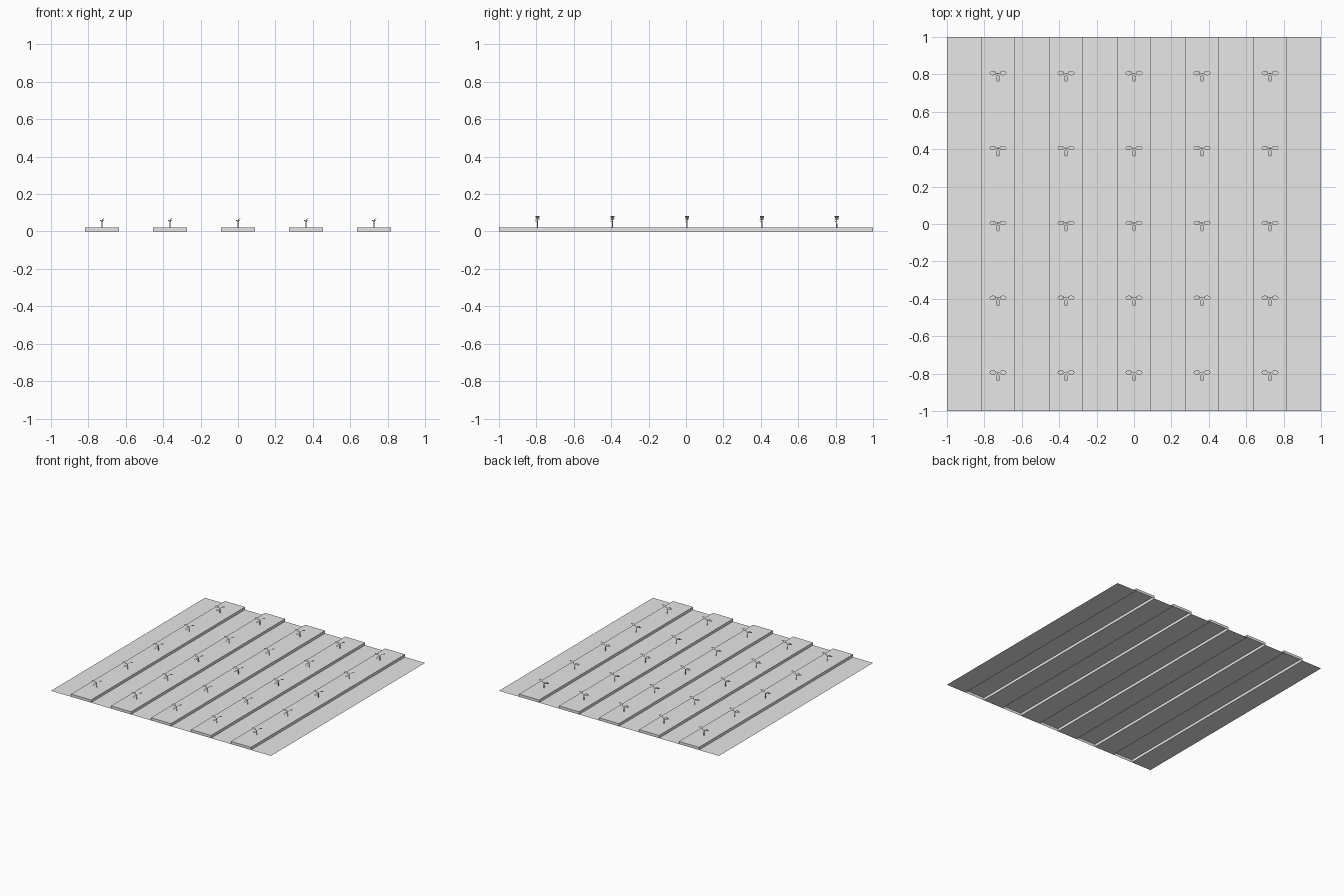
import bpy, bmesh, math
from mathutils import Vector, Matrix

cube = bpy.data.objects.get("Cube")
if cube:
    bpy.data.objects.remove(cube)

STRIPS = 11
STRIP_W = 2 / STRIPS
RIDGE_H = 0.022

grey = bpy.data.materials.new("plain_grey")
grey.use_nodes = True
colour = (0.8, 0.8, 0.8, 1)
grey.diffuse_color = colour
grey.node_tree.nodes["Principled BSDF"].inputs["Base Color"].default_value = colour


def finish(bm, name):
    mesh = bpy.data.meshes.new(name)
    bm.to_mesh(mesh)
    bm.free()
    mesh.materials.append(grey)
    return mesh


def place(mesh, name, location=(0, 0, 0)):
    obj = bpy.data.objects.new(name, mesh)
    obj.location = location
    bpy.context.collection.objects.link(obj)
    return obj


# Field: an open sheet whose alternate strips are raised into capped ridges
bm = bmesh.new()


def quad(*points):
    bm.faces.new([bm.verts.new(p) for p in points])


for i in range(STRIPS):
    a = -1 + i * STRIP_W
    b = a + STRIP_W
    z = RIDGE_H if i % 2 else 0
    quad((a, -1, z), (b, -1, z), (b, 1, z), (a, 1, z))
    if i % 2:
        quad((a, -1, 0), (b, -1, 0), (b, -1, z), (a, -1, z))
        quad((b, 1, 0), (a, 1, 0), (a, 1, z), (b, 1, z))
        quad((a, 1, 0), (a, -1, 0), (a, -1, z), (a, 1, z))
        quad((b, -1, 0), (b, 1, 0), (b, 1, z), (b, -1, z))
bmesh.ops.remove_doubles(bm, verts=bm.verts, dist=0.0001)
place(finish(bm, "field"), "field")

# Sprout: thin stem with three arching leaves, its origin at the soil
bm = bmesh.new()


def tube(start, end, radius):
    start, end = Vector(start), Vector(end)
    axis = end - start
    turn = axis.to_track_quat('Z', 'Y').to_matrix().to_4x4()
    bmesh.ops.create_cone(bm, cap_ends=True, segments=6, radius1=radius,
                          radius2=radius * 0.8, depth=axis.length,
                          matrix=Matrix.Translation((start + end) / 2) @ turn)


def leaf(angle, root_z, rise, arch, half_width=0.011):
    """Oval blade running outward from the stem, bent upward along its length."""
    spin = Matrix.Rotation(angle, 3, 'Z')
    near, far, steps = 0.008, 0.046, 8

    def at(t, side):
        d = near + (far - near) * t
        w = half_width * math.sqrt(max(0, 1 - (2 * t - 1) ** 2))
        return spin @ Vector((d, side * w, root_z + rise * t + arch * math.sin(math.pi * t)))

    rows = [[bm.verts.new(at(i / steps, s)) for s in (-1, 1)] for i in range(1, steps)]
    for p, q in zip(rows, rows[1:]):
        bm.faces.new((p[0], q[0], q[1], p[1]))
    base, tip = bm.verts.new(at(0, 0)), bm.verts.new(at(1, 0))
    bm.faces.new((base, rows[0][0], rows[0][1]))
    bm.faces.new((rows[-1][0], tip, rows[-1][1]))
    # stalk joining the blade to the stem
    tube((0, 0, root_z - 0.008), at(0.1, 0), 0.0015)


STEM_H = 0.037
tube((0, 0, 0), (0, 0, STEM_H), 0.003)
leaf(0, 0.046, 0.015, 0.005)
leaf(math.pi, 0.039, 0.008, 0.003)
leaf(-math.pi / 2, 0.036, -0.004, 0.001)
sprout = finish(bm, "sprout")

# Five sprouts along each ridge
for col in range(-2, 3):
    for row in range(-2, 3):
        place(sprout, f"sprout_{col + 3}_{row + 3}",
              (col * 2 * STRIP_W, row * 0.4 + 0.006, RIDGE_H))
